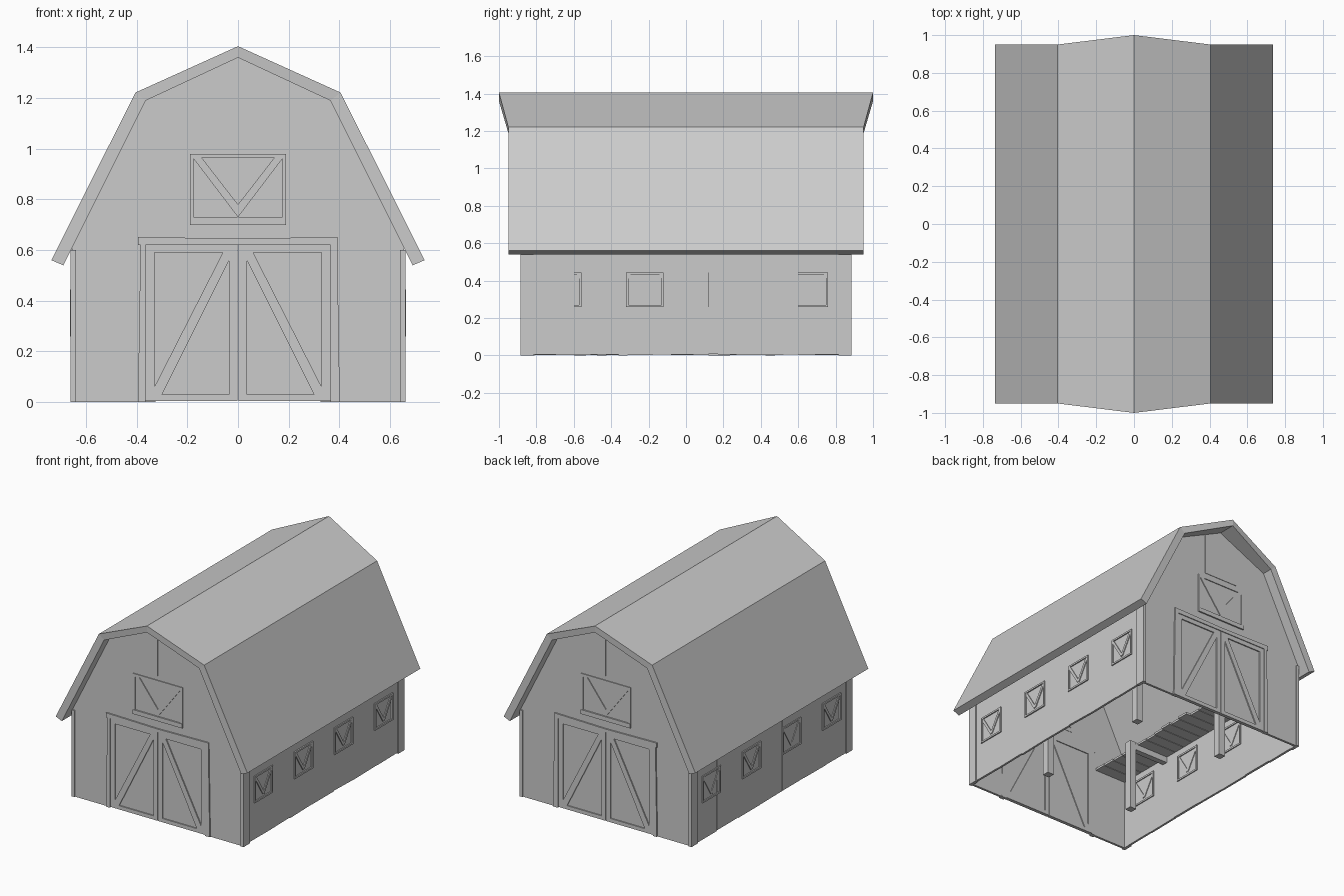
import bpy, bmesh, random
from mathutils import Vector

if "Cube" in bpy.data.objects:
    bpy.data.objects.remove(bpy.data.objects["Cube"])

random.seed(4)


def prism(bm, pts, lo, hi, axis):
    """Extrude a 2D outline along an axis: 'x' takes (y,z), 'y' takes (x,z)."""
    def place(p, d):
        return (d, p[0], p[1]) if axis == 'x' else (p[0], d, p[1])
    a = [bm.verts.new(place(p, lo)) for p in pts]
    b = [bm.verts.new(place(p, hi)) for p in pts]
    bm.faces.new(a)
    bm.faces.new(b[::-1])
    n = len(pts)
    for i in range(n):
        bm.faces.new((a[i], b[i], b[(i + 1) % n], a[(i + 1) % n]))


def rect(u0, u1, z0, z1):
    return [(u0, z0), (u1, z0), (u1, z1), (u0, z1)]


def brace(p, q, w):
    """Diagonal board outline between two points."""
    p, q = Vector(p), Vector(q)
    d = (q - p).normalized() * w / 2
    n = Vector((-d.y, d.x))
    return [tuple(v) for v in (p + n, p - n, q - n, q + n)]


def finish(bm, name):
    bmesh.ops.recalc_face_normals(bm, faces=bm.faces)
    me = bpy.data.meshes.new(name)
    bm.to_mesh(me)
    bm.free()
    ob = bpy.data.objects.new(name, me)
    bpy.context.collection.objects.link(ob)
    return ob


def make(name, items):
    bm = bmesh.new()
    for it in items:
        prism(bm, *it)
    return finish(bm, name)


# Gambrel roof: bent shell whose ridge reaches further out than the eaves
outer = [(-.737, .56), (-.405, 1.222), (0, 1.405), (.405, 1.222), (.737, .56)]
inner = [(.69, .54), (.365, 1.19), (0, 1.36), (-.365, 1.19), (-.69, .54)]
bm = bmesh.new()
loops = []
for s in (-1, 1):
    loops.append([bm.verts.new((x, s * (1.0 if x == 0 else .95), z)) for x, z in outer + inner])
for i in range(10):
    j = (i + 1) % 10
    bm.faces.new((loops[0][i], loops[0][j], loops[1][j], loops[1][i]))
for L in loops:
    for i in range(4):
        bm.faces.new((L[i], L[i + 1], L[8 - i], L[9 - i]))
finish(bm, "roof")

# Gable walls with a doorway notch
gable = [(-.655, 0), (-.365, 0), (-.365, .62), (.365, .62), (.365, 0), (.655, 0),
         (.655, .61), (.365, 1.19), (0, 1.36), (-.365, 1.19), (-.655, .61)]

for s, end in ((-1, "front"), (1, "back")):
    def board(pts, lo, hi):
        return (pts, s * lo, s * hi, 'y')
    make(end + "_wall", [board(gable, .86, .876)])

    # Door leaves with stiles, rails and a diagonal
    leaf = []
    for m in (-1, 1):
        leaf.append(board(rect(m * .002, m * .365, .004, .62), .862, .872))
        for r in ((0.002, .035, .004, .62), (.33, .365, .004, .62),
                  (.035, .33, .004, .03), (.035, .33, .59, .62)):
            leaf.append(board(rect(m * r[0], m * r[1], r[2], r[3]), .856, .88))
        leaf.append(board([(m * .035, .56), (m * .035, .59), (m * .06, .59),
                           (m * .33, .06), (m * .33, .03), (m * .30, .03)], .856, .88))
    make(end + "_doors", leaf)

    # Door surround, slightly crooked
    make(end + "_door_frame", [
        board([(-.395, 0), (-.365, 0), (-.365, .62), (-.385, .62)], .858, .886),
        board([(.365, 0), (.402, 0), (.392, .62), (.365, .62)], .858, .886),
        board([(-.395, .62), (.392, .62), (.392, .652), (0, .645), (-.395, .652)], .858, .886)])

    # Loft hatch with V brace and sill
    hatch = [board(rect(-.19, .19, .70, .73), .858, .886)]
    for m in (-1, 1):
        hatch.append(board([(m * .19, .98), (m * .155, .98), (0, .78), (0, .73)], .855, .882))
        hatch.append(board(rect(m * .175, m * .19, .73, .98), .855, .882))
    hatch.append(board(rect(-.19, .19, .965, .98), .855, .882))
    make(end + "_loft_hatch", hatch)

    # Thin vertical boards on the gable
    make(end + "_gable_boards", [board(rect(-.13, -.002, 1.01, 1.30), .87, .879),
                                 board(rect(.002, .13, 1.01, 1.30), .87, .879)])

for s, side in ((-1, "left"), (1, "right")):
    def slab(pts, lo, hi):
        return (pts, s * lo, s * hi, 'x')

    # Side wall planks with uneven bottoms
    edges = [-.86, -.6, -.36, -.12, .12, .36, .6, .86]
    planks = []
    for a, b in zip(edges, edges[1:]):
        out = .655 + random.uniform(-.001, .002)
        planks.append(slab([(a, random.uniform(0, .008)), (b, random.uniform(0, .008)),
                            (b, .61), (a, .61)], .64, out))
    make(side + "_wall_planks", planks)

    # Corner boards
    make(side + "_corner_boards", [slab(rect(m * .815, m * .884, 0, .60), .64, .662) for m in (-1, 1)])

    # Window shutters with V braces
    win = []
    for c in (-.66, -.22, .22, .66):
        for m in (-1, 1):
            win.append(slab(rect(c + m * .088, c + m * .1, .27, .445), .633, .663))
            win.append(slab(brace((c + m * .09, .435), (c, .29), .018), .635, .661))
        win.append(slab(rect(c - .1, c + .1, .258, .27), .633, .663))
        win.append(slab(rect(c - .1, c + .1, .433, .445), .633, .663))
    make(side + "_window_shutters", win)

    # Inner loft deck of ragged planks
    deck = []
    for i in range(20):
        y0 = -.86 + i * .086
        deck.append((rect(s * .642, s * random.uniform(.37, .41), .49, .505),
                     y0 + .002, y0 + .084, 'y'))
    make(side + "_loft_deck", deck)

    # Posts and beams that carry the deck
    frame = []
    for y in (-.45, .45):
        frame.append((rect(s * .325, s * .375, 0, .50), y - .025, y + .025, 'y'))
        frame.append((rect(s * .375, s * .642, .45, .49), y - .02, y + .02, 'y'))
    make(side + "_loft_posts", frame)
